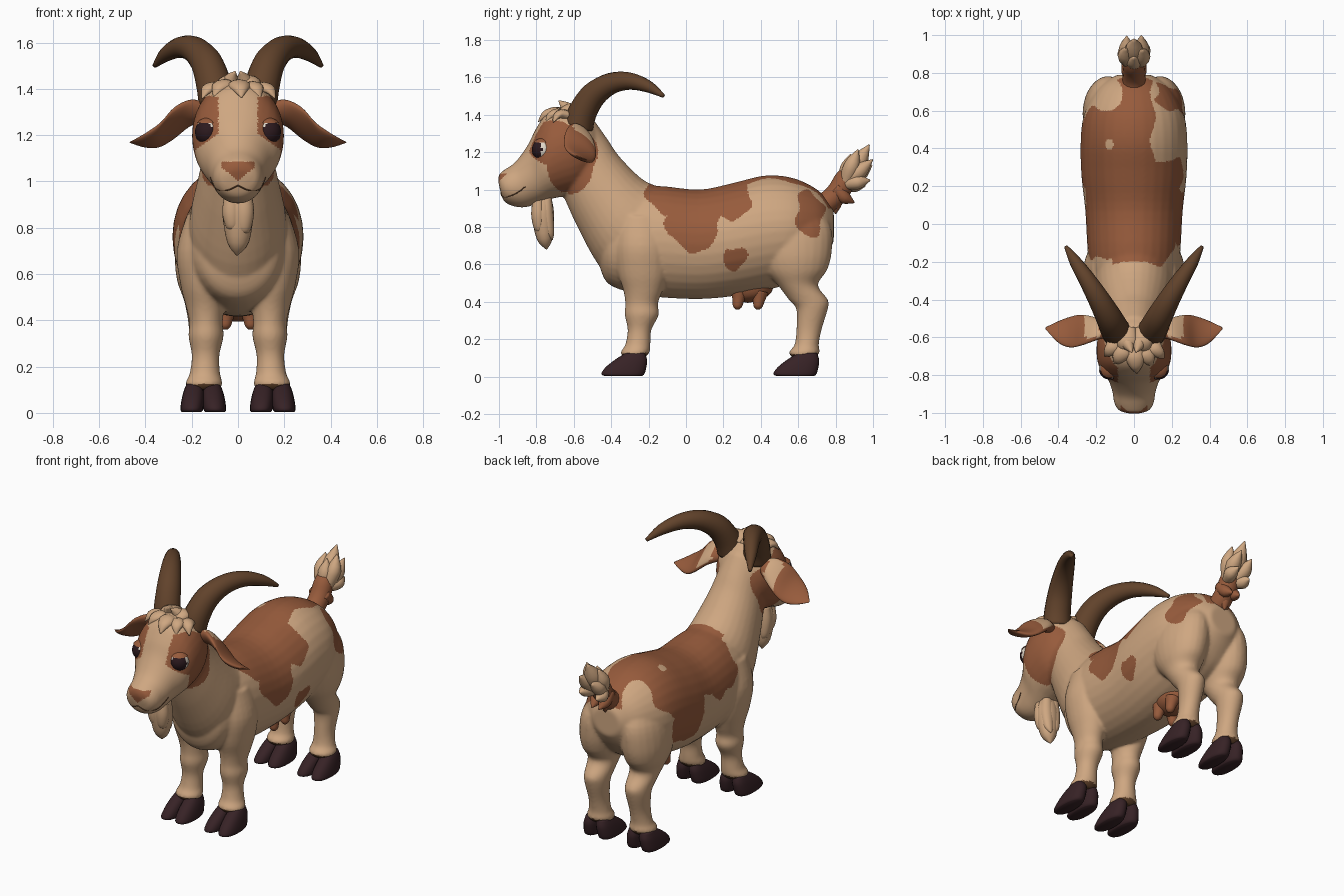
import bpy, bmesh, math
from mathutils import Vector as V
from mathutils.bvhtree import BVHTree

if "Cube" in bpy.data.objects:
    bpy.data.objects.remove(bpy.data.objects["Cube"])

def material(name, c):
    m = bpy.data.materials.new(name)
    m.diffuse_color = (*c, 1)
    m.use_nodes = True
    m.node_tree.nodes["Principled BSDF"].inputs["Base Color"].default_value = m.diffuse_color
    return m

CREAM = material("cream_fur", (0.62, 0.385, 0.22))
BROWN = material("brown_fur", (0.31, 0.105, 0.045))
HORN = material("horn_brown", (0.12, 0.055, 0.024))
HOOF = material("hoof_dark", (0.038, 0.016, 0.019))
EYE = material("eye_dark", (0.025, 0.010, 0.013))
WHITE = material("eye_white", (0.75, 0.68, 0.58))

def catmull(a, b, c, d, t):
    return 0.5 * (2*b + (c-a)*t + (2*a-5*b+4*c-d)*t*t + (3*b-a-3*c+d)*t**3)

def loft(bm, rings, n=24, sub=4, p=1.0, s=1):
    """Smooth skin through rings of (centre, half axis u, half axis v); s=-1 mirrors in x."""
    dense, k = [], len(rings)
    for i in range(k - 1):
        q = [rings[max(0, min(k-1, i+j))] for j in (-1, 0, 1, 2)]
        for t in range(sub):
            dense.append([catmull(*(r[m] for r in q), t / sub) for m in range(3)])
    dense.append(rings[-1])
    rows = []
    for c, u, v in dense:
        row = []
        for j in range(n):
            a = 2 * math.pi * j / n
            ca, sa = math.cos(a), math.sin(a)
            co = c + u * math.copysign(abs(ca)**p, ca) + v * math.copysign(abs(sa)**p, sa)
            row.append(bm.verts.new((co.x * s, co.y, co.z)))
        rows.append(row)
    for r0, r1 in zip(rows, rows[1:]):
        for j in range(n):
            bm.faces.new((r0[j], r0[(j+1) % n], r1[(j+1) % n], r1[j]))
    bm.faces.new(rows[0])
    bm.faces.new(rows[-1])

def ring(x, ya, za, yb, zb, hw):
    """Ring whose one diameter runs from A to B in the side view."""
    return (V((x, (ya+yb)/2, (za+zb)/2)), V((0, (ya-yb)/2, (za-zb)/2)), V((hw, 0, 0)))

def tube(bm, pts, radii, flat=1.0, n=16, s=1):
    """Round tapering tube; its frame is carried along the path so it never twists."""
    pts, rings, side = [V(p) for p in pts], [], V((1, 0.01, 0))
    for i, p in enumerate(pts):
        t = (pts[min(i+1, len(pts)-1)] - pts[max(i-1, 0)]).normalized()
        side = (side - t * side.dot(t)).normalized()
        rings.append((p, side * radii[i], t.cross(side) * radii[i] * flat))
    loft(bm, rings, n, 4, 1, s)

def finish(name, bm, mats, rule=None):
    bmesh.ops.recalc_face_normals(bm, faces=bm.faces[:])
    me = bpy.data.meshes.new(name)
    bm.to_mesh(me)
    bm.free()
    return place(name, me, mats, rule)

def place(name, me, mats, rule=None):
    ob = bpy.data.objects.new(name, me)
    bpy.context.collection.objects.link(ob)
    me.materials.clear()
    for m in mats:
        me.materials.append(m)
    for f in me.polygons:
        f.use_smooth = True
        f.material_index = rule(f.center, f.normal) if rule else 0
    return ob

# body: torso, neck, head and legs lofted, then fused into one skin
bm = bmesh.new()
torso = [(-.465, .78, .60, .08), (-.42, .88, .50, .17), (-.30, 1.0, .45, .225), (-.15, 1.02, .425, .245),
         (.07, 1.0, .415, .258), (.25, 1.035, .43, .278), (.42, 1.075, .46, .283), (.56, 1.065, .50, .27),
         (.67, 1.02, .56, .225), (.74, .965, .64, .17), (.79, .89, .72, .09)]
loft(bm, [ring(0, y, t, y, b, w) for y, t, b, w in torso], 32)
loft(bm, [ring(0, *r) for r in [(-.05, 1.0, -.36, .50, .2), (-.21, 1.04, -.47, .60, .21),
     (-.35, 1.17, -.575, .79, .175), (-.42, 1.27, -.64, .93, .15), (-.49, 1.37, -.68, 1.03, .14)]], 32)
loft(bm, [ring(0, *r) for r in [(-.47, 1.33, -.46, 1.13, .08), (-.54, 1.41, -.50, 1.05, .155),
     (-.64, 1.44, -.57, .99, .192), (-.74, 1.41, -.65, .965, .198), (-.80, 1.33, -.72, .95, .182),
     (-.845, 1.24, -.79, .925, .14), (-.91, 1.15, -.86, .905, .115), (-.965, 1.11, -.92, .91, .106),
     (-.997, 1.085, -.97, .935, .082), (-1.005, 1.05, -.99, .98, .04)]], 32)
front_leg = [(.86, -.12, -.36, .14, .08), (.70, -.09, -.38, .15, .115), (.56, -.095, -.365, .15, .10),
             (.46, -.125, -.335, .142, .083), (.39, -.15, -.325, .138, .072), (.33, -.145, -.328, .138, .076),
             (.25, -.185, -.312, .14, .06), (.17, -.19, -.325, .143, .066), (.13, -.195, -.35, .147, .080),
             (.10, -.22, -.33, .147, .07)]
hind_leg = [(.93, .70, .42, .10, .08), (.80, .775, .38, .13, .12), (.67, .78, .385, .142, .13),
            (.57, .755, .42, .148, .115), (.49, .705, .49, .145, .09), (.41, .76, .55, .142, .076),
            (.36, .758, .59, .142, .07), (.25, .725, .59, .142, .058), (.17, .71, .58, .144, .065),
            (.13, .715, .55, .147, .080), (.10, .69, .57, .147, .07)]
for s in (1, -1):
    for leg in (front_leg, hind_leg):
        loft(bm, [ring(x, a, z, b, z, w) for z, a, b, x, w in leg], s=s)
raw = finish("body_source", bm, [CREAM])
rm = raw.modifiers.new("fuse", "REMESH")
rm.mode, rm.voxel_size = "VOXEL", 0.0085
sm = raw.modifiers.new("soften", "SMOOTH")
sm.factor, sm.iterations = 0.5, 10
skin = bpy.data.meshes.new_from_object(raw.evaluated_get(bpy.context.evaluated_depsgraph_get()))
bpy.data.objects.remove(raw)
skin.name = "body"

# coat patches as ellipses: (y, z, radius y, radius z)
RIGHT = [(.04, .82, .145, .15), (-.01, .98, .2, .13), (.2, .96, .15, .12), (.66, .87, .072, .125), (.26, .64, .065, .06)]
LEFT = [(-.02, .9, .17, .17), (.15, .95, .26, .16), (.36, .77, .16, .19), (.48, .97, .14, .17)]
FACE = [(-.62, 1.14, .125, .165), (-.71, 1.25, .14, .12), (-.55, 1.2, .08, .1)]

def hit(a, b, e):
    return ((a - e[0]) / e[2])**2 + ((b - e[1]) / e[3])**2 < 1

def coat(c, n):
    x, y, z = c
    if z < .128 and n.z < -.3:
        return 2
    if y < -.95 and abs(x) < .072 * min(1, (z - 1.005) / .055) and z < 1.085:
        return 1
    wy = y + .012 * math.sin(31 * z + 2) + .008 * math.sin(47 * z)
    wz = z + .014 * math.sin(29 * y) + .008 * math.sin(53 * y + 1)
    if y < -.45 and z > .95:
        return int(abs(x) > .085 and any(hit(y, z, e) for e in FACE))
    if y < -.3 or z < .5:
        return 0
    if hit(x, y, (-.14, .69, .08, .09)) or hit(x, y, (-.13, .42, .022, .028)) and z > .9:
        return 0
    if z > .9 and -.2 < wy < .78 and abs(x) < .1 + .015 * math.sin(25 * y):
        return 1
    return int(any(hit(wy, wz, e) for e in (RIGHT if x > 0 else LEFT)))

place("body", skin, [CREAM, BROWN, HORN], coat)
bvh = BVHTree.FromPolygons([v.co for v in skin.vertices], [tuple(p.vertices) for p in skin.polygons])

# hooves: two toes on each foot
bm = bmesh.new()
for s in (1, -1):
    for dy in (0, .92):
        for side in (-1, 1):
            toe = [(.003, -.435, -.235, .042), (.015, -.453, -.222, .049), (.05, -.43, -.212, .049),
                   (.09, -.38, -.208, .044), (.125, -.325, -.22, .034)]
            loft(bm, [ring(.15 + side * (.051 - z * .1), f + dy, z, b + dy, z, w) for z, f, b, w in toe], 20, 3, .85, s)
finish("hooves", bm, [HOOF])

# horns
bm = bmesh.new()
for s in (1, -1):
    tube(bm, [(.09, -.575, 1.34), (.105, -.55, 1.42), (.135, -.49, 1.51), (.185, -.40, 1.567), (.245, -.30, 1.58),
              (.31, -.20, 1.55), (.36, -.12, 1.50)], [.08, .076, .069, .058, .046, .032, .010], s=s)
finish("horns", bm, [HORN])

# ears: leaves hanging outward, backs turned up and to the rear
bm = bmesh.new()
for s in (1, -1):
    ear = [(.15, -.60, 1.325, -.55, 1.26, .035), (.21, -.62, 1.342, -.51, 1.235, .044), (.28, -.645, 1.31, -.49, 1.18, .044),
           (.34, -.655, 1.245, -.495, 1.148, .034), (.40, -.63, 1.205, -.515, 1.148, .022), (.465, -.56, 1.172, -.545, 1.166, .004)]
    rings = []
    for x, ya, za, yb, zb, h in ear:
        c, u, v = ring(x, ya, za, yb, zb, h)
        v = V((-.04, u.z, -u.y)).normalized() * h
        rings.append((c + v * .2, u, v))
    loft(bm, rings, s=s)
finish("ears", bm, [BROWN, CREAM], lambda c, n: int(n.z > .1 and c.y > -.6 and .18 < abs(c.x) < .265))

# eyes: white ball with a dark front, and upper lids
bm, lid = bmesh.new(), bmesh.new()
centres = {}
for s in (1, -1):
    p, n, *_ = bvh.find_nearest(V((.15 * s, -.79, 1.22)))
    centres[s] = p - n * .034
    for b, r in ((bm, .058), (lid, .063)):
        for v in bmesh.ops.create_uvsphere(b, u_segments=32, v_segments=24, radius=r)["verts"]:
            v.co += centres[s]
bmesh.ops.delete(lid, geom=[v for v in lid.verts if v.co.z < centres[1].z + .036], context="VERTS")

def eye_rule(c, n):
    s = 1 if c.x > 0 else -1
    return int((c - centres[s]).normalized().dot(V((.53 * s, -.85, 0))) > .6)
finish("eyes", bm, [WHITE, EYE], eye_rule)
finish("eyelids", lid, [BROWN])

# mouth line laid on the muzzle
bm = bmesh.new()
for s in (1, -1):
    guess = [(0, -1, .98), (.045, -.98, .962), (.085, -.94, .968), (.11, -.89, .99), (.125, -.86, 1.015)]
    tube(bm, [bvh.find_nearest(V((x * s, y, z)))[0] for x, y, z in guess], [.003] * 5, n=8)
finish("mouth", bm, [HORN])

# beard: one broad pointed lock with smaller ones tucked against it
bm = bmesh.new()
for x, y, tx, ty, tz, r in [(0, -.765, -.005, -.745, .68, .066), (.025, -.79, .03, -.78, .77, .042), (-.025, -.79, -.035, -.785, .79, .04),
                            (.02, -.745, .015, -.715, .73, .04), (-.025, -.745, -.02, -.725, .75, .04)]:
    tube(bm, [(x, y, .96), (x * 1.1, y, .87), (x, (y + ty) / 2, .6 * tz + .33), (tx, ty, tz)], [r * .75, r, r * .72, .003], .9)
finish("beard", bm, [CREAM])

# forelock: flat overlapping locks sunk into the crown
bm = bmesh.new()
for x, y, dx, dy, r in [(.005, -.70, .01, -.09, .052), (-.06, -.68, -.045, -.06, .048), (.065, -.69, .03, -.06, .044),
                        (-.11, -.65, -.045, -.05, .04), (.11, -.66, .05, -.05, .04), (-.03, -.62, -.05, -.05, .055), (.045, -.62, .02, -.06, .055)]:
    z = 1.418 - 2 * x * x - .5 * max(0, -.66 - y)
    tube(bm, [(x * .9, y + .07, z - .01), (x, y, z + .01), (x + dx * .6, y + dy * .6, z), (x + dx, y + dy, z - .035)],
         [r * .7, r, r * .65, .003], .65, 12)
for x in (-.03, .025):
    tube(bm, [(x, -.62, 1.40), (x, -.64, 1.44), (x * .4, -.68, 1.475)], [.045, .033, .003], 1, 10)
finish("forelock", bm, [CREAM])

# tail: brown stem with locks, and a cream tuft
bm = bmesh.new()
tube(bm, [(0, .68, .90), (0, .76, .935), (0, .815, .99), (0, .855, 1.06), (0, .90, 1.13)], [.06, .06, .06, .056, .03])
for x, y, z in ((0, .80, .87), (.03, .90, .93), (-.03, .90, .93)):
    tube(bm, [(x, .80, 1.01), (x, .4 + y / 2, .49 + z / 2), (x * .8, y, z)], [.035, .034, .003], 1, 12)
finish("tail", bm, [BROWN])
bm = bmesh.new()
for x, y, z, r in [(0, .98, 1.24, .05), (.04, .92, 1.215, .042), (-.04, .93, 1.20, .042), (.035, .998, 1.16, .042),
                   (-.035, .995, 1.13, .042), (0, .88, 1.19, .042), (.045, .985, 1.05, .038), (-.045, .96, 1.02, .038)]:
    a, b = V((x * .5, .85, 1.03)), V((x * 1.1, y, z))
    tube(bm, [a, a.lerp(b, .55) + V((x * .3, 0, 0)), b], [r * .8, r, .003], 1, 12)
finish("tail_tuft", bm, [CREAM])

# udder with teats
bm = bmesh.new()
tube(bm, [(0, .34, .54), (0, .35, .48), (0, .36, .43), (0, .365, .40)], [.09, .10, .08, .03], 1.2, 24)
for s in (1, -1):
    for y in (.285, .395):
        tube(bm, [(.045, y, .45), (.052, y - .005, .41), (.056, y - .01, .375), (.056, y - .01, .36)], [.045, .032, .024, .01], s=s)
finish("udder", bm, [BROWN])
